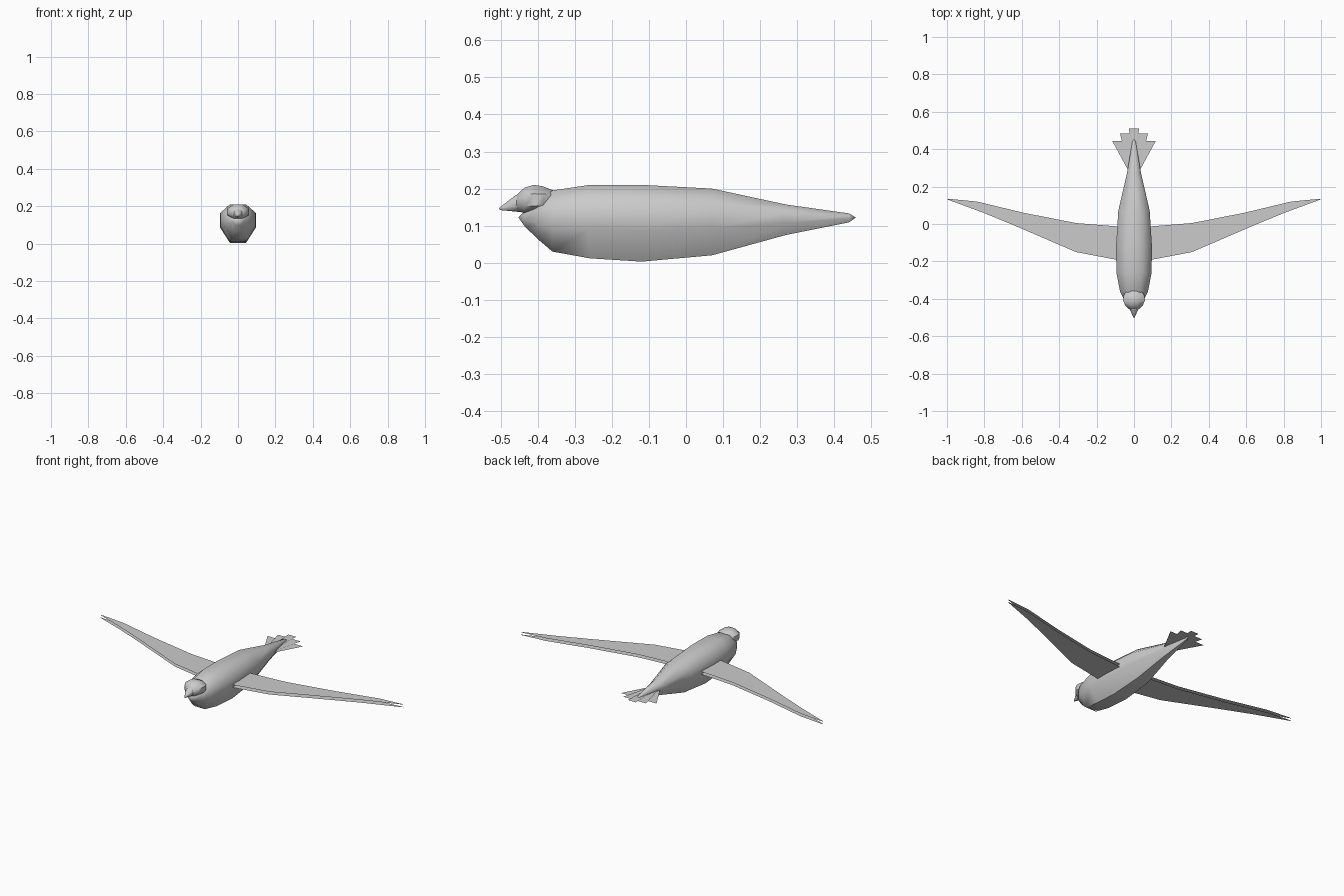
import bpy, bmesh, math

if "Cube" in bpy.data.objects:
    bpy.data.objects.remove(bpy.data.objects["Cube"])


def make_object(name, bm, smooth=True, angle=50):
    bmesh.ops.recalc_face_normals(bm, faces=bm.faces)
    me = bpy.data.meshes.new(name)
    bm.to_mesh(me)
    bm.free()
    ob = bpy.data.objects.new(name, me)
    bpy.context.collection.objects.link(ob)
    if smooth:
        bpy.ops.object.select_all(action='DESELECT')
        ob.select_set(True)
        bpy.context.view_layer.objects.active = ob
        bpy.ops.object.shade_smooth_by_angle(angle=math.radians(angle))
    return ob


def loft(name, stations, section, tips):
    """Skin rings (y, bottom, top, half width) and close them at tip points."""
    bm = bmesh.new()
    rings = []
    for y, lo, hi, w in stations:
        rings.append([bm.verts.new((u * w, y, lo + v * (hi - lo))) for u, v in section])
    n = len(section)
    for a, b in zip(rings, rings[1:]):
        for i in range(n):
            bm.faces.new((a[i], a[(i + 1) % n], b[(i + 1) % n], b[i]))
    for ring, tip in ((rings[0], tips[0]), (rings[-1], tips[1])):
        t = bm.verts.new(tip)
        for i in range(n):
            bm.faces.new((ring[i], ring[(i + 1) % n], t))
    return make_object(name, bm)


def sheet(name, pairs, z):
    """Flat strip between pairs of points, facing up."""
    bm = bmesh.new()
    rows = [[bm.verts.new((x, y, z)) for x, y in pair] for pair in pairs]
    for a, b in zip(rows, rows[1:]):
        bm.faces.new((a[0], b[0], b[1], a[1]))
    return make_object(name, bm, smooth=False)


# Body: eight-sided, fullest at the chest and tapering to the tail
octagon = [(-.45, 0), (.45, 0), (1, .4), (1, .77), (.45, 1), (-.45, 1), (-1, .77), (-1, .4)]
body = [(-.435, .098, .14, .028), (-.40, .064, .172, .055), (-.36, .03, .195, .075),
        (-.26, .012, .21, .094), (-.12, .003, .21, .096), (.07, .02, .20, .084),
        (.27, .075, .157, .038), (.44, .109, .133, .009)]
loft("body", body, octagon, [(0, -.452, .122), (0, .458, .122)])

# Head
head_section = [(math.cos(math.tau * (i + .5) / 8) / .924, .5 + .5 * math.sin(math.tau * (i + .5) / 8) / .924)
                for i in range(8)]
head = [(-.455, .14, .185, .028), (-.435, .133, .203, .047), (-.41, .129, .21, .058),
        (-.385, .135, .206, .057), (-.365, .15, .198, .045)]
loft("head", head, head_section, [(0, -.463, .16), (0, -.34, .188)])

# Beak
beak = [(-.43, .135, .19, .035), (-.46, .138, .182, .021), (-.50, .142, .151, .003)]
loft("beak", beak, head_section, [(0, -.42, .16), (0, -.505, .146)])

# Wings: two thin layers on each side, (leading, trailing) points
wing = [((.05, -.195), (.05, -.015)), ((.10, -.19), (.10, -.012)), ((.31, -.15), (.31, .005)),
        ((.64, -.008), (.59, .06)), ((.80, .058), (.84, .12)), ((1, .132), (.985, .134))]
for layer, z in (("lower", .111), ("upper", .127)):
    ob = sheet("wing_" + layer, wing, z)
    ob.modifiers.new("mirror", 'MIRROR')

# Tail: three stacked feather fans
for i, (w, end, z) in enumerate([(.117, .445, .118), (.075, .483, .122), (.026, .51, .126)]):
    w0 = (.03, .024, .016)[i]
    sheet("tail_feathers_%d" % (i + 1), [((-w0, .285), (w0, .285)), ((-w, end), (w, end))], z)
